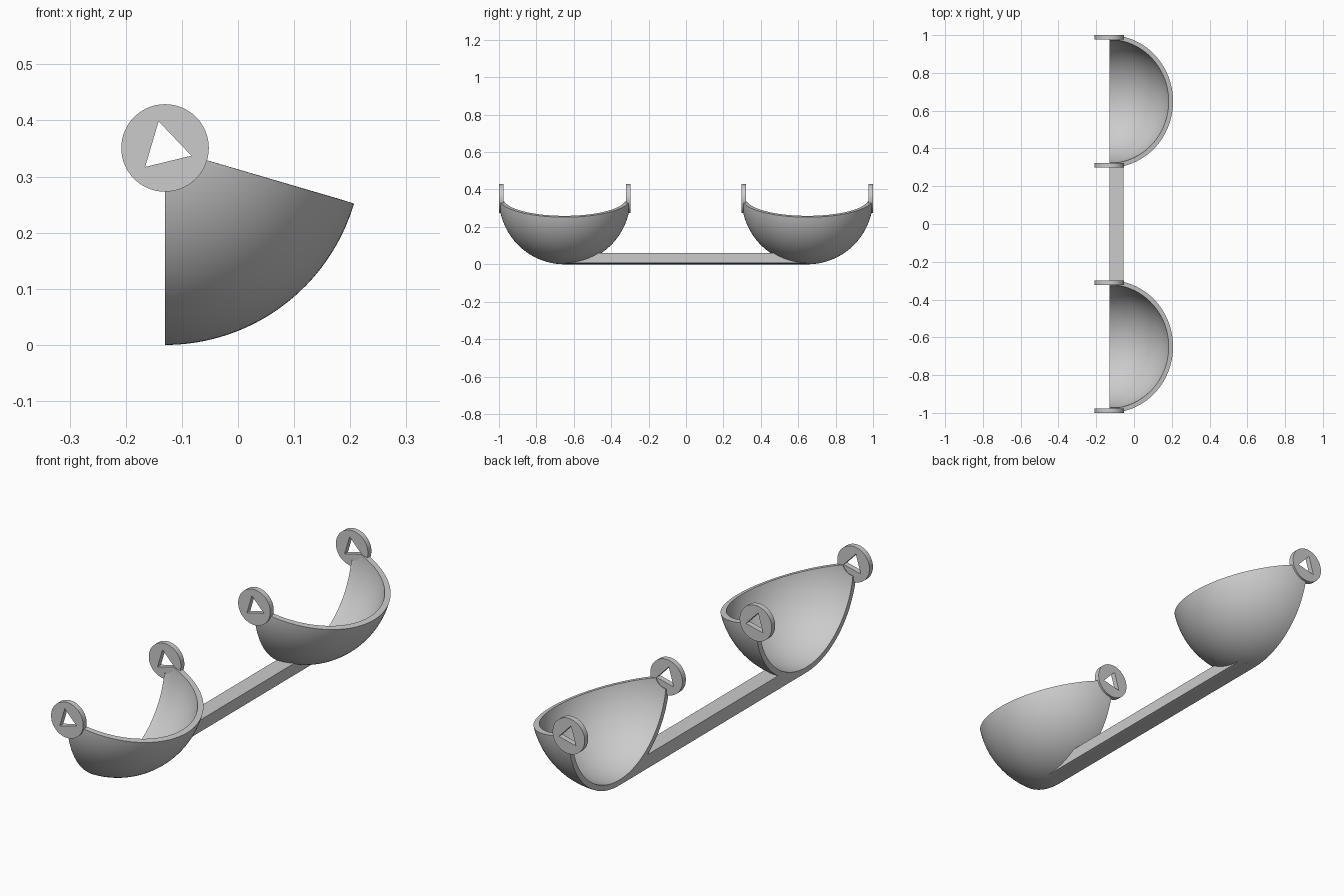
import bpy, bmesh
from math import sin, cos, pi, radians, asin, sqrt

if "Cube" in bpy.data.objects:
    bpy.data.objects.remove(bpy.data.objects["Cube"])

R, WALL = 0.351, 0.024            # bowl radius and wall thickness
CX, CY, CZ = -0.13, 0.649, 0.351  # bowl centre
CUT = radians(-16.4)              # tilt of the upper bowl rim
DISC_R, HOLE_R = 0.078, 0.049

grey = bpy.data.materials.new("plain grey")
grey.use_nodes = True
grey.diffuse_color = (0.6, 0.6, 0.6, 1)
grey.node_tree.nodes["Principled BSDF"].inputs["Base Color"].default_value = (0.6, 0.6, 0.6, 1)


def activate(ob):
    bpy.ops.object.select_all(action='DESELECT')
    ob.select_set(True)
    bpy.context.view_layer.objects.active = ob


def add_object(name, data, location=(0, 0, 0)):
    ob = bpy.data.objects.new(name, data)
    ob.location = location
    bpy.context.collection.objects.link(ob)
    data.materials.append(grey)
    activate(ob)
    return ob


def mesh_from(bm, name):
    me = bpy.data.meshes.new(name)
    bm.to_mesh(me)
    bm.free()
    return me


# Bowl: a wedge of a sphere about the y axis, thickened inward
def make_bowl(name, y, steps=32, arcs=64):
    bm = bmesh.new()
    start = asin(0.055 / R)
    rows = []
    for j in range(steps + 1):
        a = -pi / 2 + (CUT + pi / 2) * j / steps
        row = []
        for i in range(arcs + 1):
            t = start + (pi - 2 * start) * i / arcs
            row.append(bm.verts.new((R * sin(t) * cos(a), -R * cos(t), R * sin(t) * sin(a))))
        rows.append(row)
    for low, high in zip(rows, rows[1:]):
        for i in range(arcs):
            bm.faces.new((low[i], low[i + 1], high[i + 1], high[i]))
    bm.normal_update()
    for f in bm.faces:
        if f.normal.dot(f.calc_center_median()) < 0:
            f.normal_flip()
    ob = add_object(name, mesh_from(bm, name), (CX, y, CZ))
    mod = ob.modifiers.new("wall", 'SOLIDIFY')
    mod.thickness, mod.offset = WALL, -1
    bpy.ops.object.modifier_apply(modifier=mod.name)
    bpy.ops.object.shade_smooth_by_angle(angle=radians(40))


# Hinge disc: a round plate with a triangular hole
def make_disc(name, y):
    cu = bpy.data.curves.new(name, 'CURVE')
    cu.dimensions, cu.fill_mode, cu.extrude = '2D', 'BOTH', WALL / 2
    for radius, sides, turn in ((DISC_R, 64, 0), (HOLE_R, 3, CUT)):
        sp = cu.splines.new('POLY')
        sp.points.add(sides - 1)
        sp.use_cyclic_u = True
        for k, p in enumerate(sp.points):
            a = turn + 2 * pi * k / sides
            p.co = (radius * cos(a), radius * sin(a), 0, 1)
    ob = add_object(name, cu, (CX, y, CZ))
    ob.rotation_euler.x = pi / 2
    bpy.ops.object.convert(target='MESH')
    bpy.ops.object.shade_smooth_by_angle(angle=radians(30))


# Bar: flat top, underside following the bowl curve
def make_bar():
    width, top, n = 0.075, 0.06, 8
    outline = [(width * i / n, CZ - sqrt(R * R - (width * i / n) ** 2)) for i in range(n + 1)]
    outline += [(width, top), (0, top)]
    bm = bmesh.new()
    face = bm.faces.new([bm.verts.new((CX + x, -CY, z)) for x, z in outline])
    ext = bmesh.ops.extrude_face_region(bm, geom=[face], use_keep_orig=True)
    moved = [v for v in ext["geom"] if isinstance(v, bmesh.types.BMVert)]
    bmesh.ops.translate(bm, verts=moved, vec=(0, 2 * CY, 0))
    bmesh.ops.recalc_face_normals(bm, faces=bm.faces)
    bar = add_object("connecting_bar", mesh_from(bm, "connecting_bar"))
    # hollow the bar ends so the bowl interiors stay clear
    for side in (-1, 1):
        bpy.ops.mesh.primitive_uv_sphere_add(segments=64, ring_count=32, radius=R - WALL / 2,
                                             location=(CX, side * CY, CZ))
        cutter = bpy.context.object
        cutter.hide_render = True
        activate(bar)
        mod = bar.modifiers.new("hollow", 'BOOLEAN')
        mod.operation, mod.solver, mod.object = 'DIFFERENCE', 'EXACT', cutter
        bpy.ops.object.modifier_apply(modifier=mod.name)
        bpy.data.objects.remove(cutter)


for side, label in ((-1, "front"), (1, "back")):
    make_bowl(label + "_bowl", side * CY)
    for end, where in ((-1, "inner"), (1, "outer")):
        make_disc(f"{label}_{where}_disc", side * (CY + end * (R - WALL / 2)))
make_bar()
